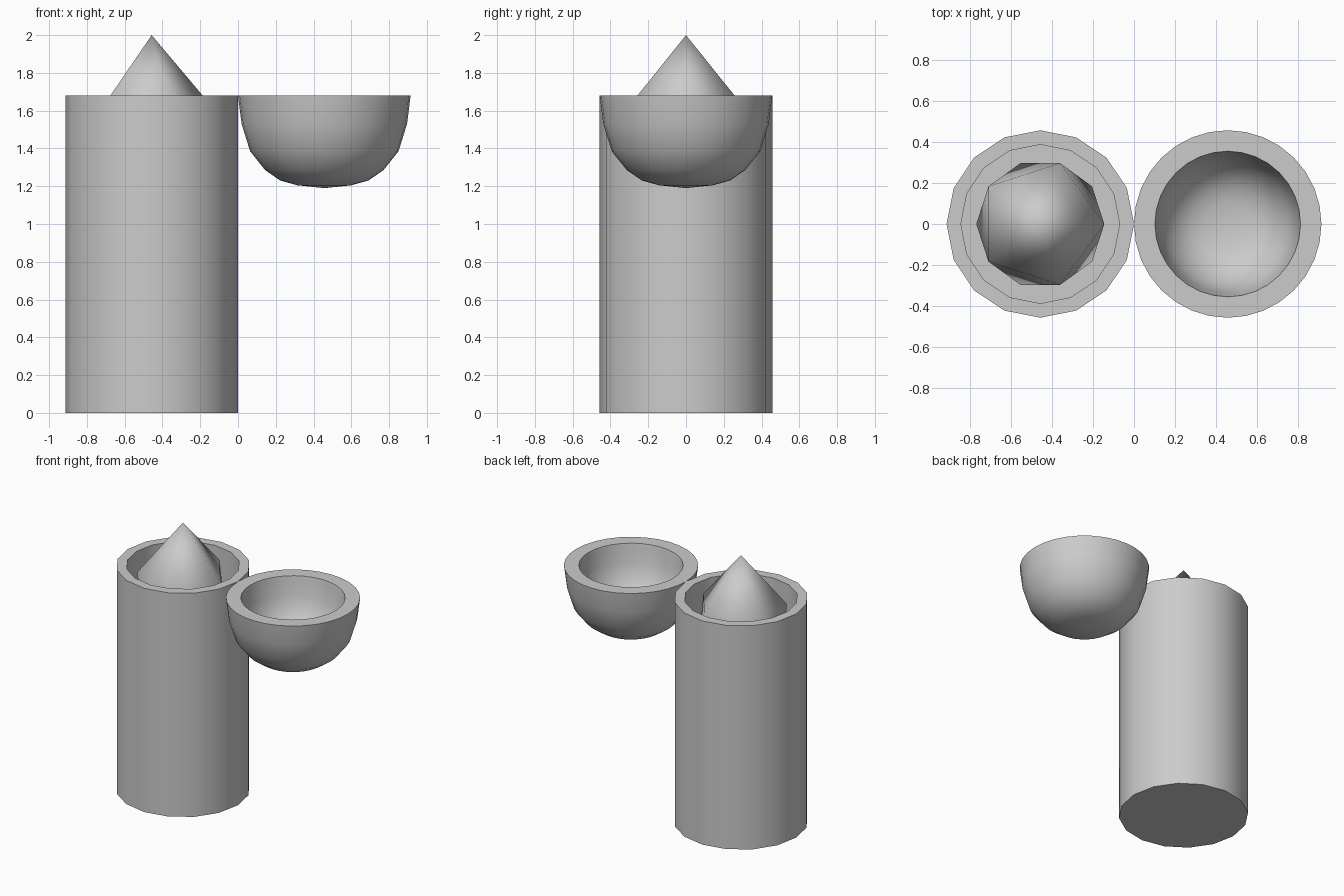
import bpy, bmesh, math

if "Cube" in bpy.data.objects:
    bpy.data.objects.remove(bpy.data.objects["Cube"])

R = 0.457       # outer radius of silo and lid
TOP = 1.68      # height of both rims

grey = bpy.data.materials.new("concrete_grey")
grey.diffuse_color = (0.6, 0.6, 0.6, 1)
grey.use_nodes = True
grey.node_tree.nodes["Principled BSDF"].inputs["Base Color"].default_value = grey.diffuse_color


def lathe(name, profile, sides, x):
    """Revolve (radius, z) points around a vertical axis at x; closed at both ends on the axis."""
    bm = bmesh.new()
    rings = []
    for r, z in profile:
        if r == 0:
            rings.append([bm.verts.new((0, 0, z))] * sides)
        else:
            rings.append([bm.verts.new((r * math.cos(2 * math.pi * i / sides),
                                        r * math.sin(2 * math.pi * i / sides), z))
                          for i in range(sides)])
    for a, b in zip(rings, rings[1:]):
        for i in range(sides):
            j = (i + 1) % sides
            corners = list(dict.fromkeys((a[i], a[j], b[j], b[i])))
            bm.faces.new(corners)
    bmesh.ops.recalc_face_normals(bm, faces=bm.faces)
    mesh = bpy.data.meshes.new(name)
    bm.to_mesh(mesh)
    bm.free()
    obj = bpy.data.objects.new(name, mesh)
    bpy.context.collection.objects.link(obj)
    obj.location.x = x
    mesh.materials.append(grey)
    bpy.ops.object.select_all(action='DESELECT')
    bpy.context.view_layer.objects.active = obj
    obj.select_set(True)
    bpy.ops.object.shade_smooth_by_angle(angle=math.radians(35))
    return obj


# Hollow silo tube with a floor
lathe("silo_tube", [(0, 0), (R, 0), (R, TOP), (0.387, TOP), (0.387, 0.07), (0, 0.07)], 16, -R)

# Thick bowl-shaped lid, swung open beside the tube
outer = [(0, 1.19), (0.143, 1.205), (0.233, 1.23), (0.313, 1.285),
         (0.393, 1.385), (0.438, 1.53), (R, TOP)]
inner = [(r * 0.765, TOP - 0.03 - (TOP - z) * 0.74) for r, z in reversed(outer)]
lathe("silo_lid", outer + [(0.355, TOP)] + inner, 32, R)

# Pointed capsule inside the tube: a stretched twenty-sided solid
bpy.ops.mesh.primitive_ico_sphere_add(subdivisions=1, radius=0.349, location=(-R, 0, 1.331))
capsule = bpy.context.object
capsule.name = "pointed_capsule"
capsule.scale.z = 1.917
capsule.data.materials.append(grey)
bpy.ops.object.shade_smooth()
